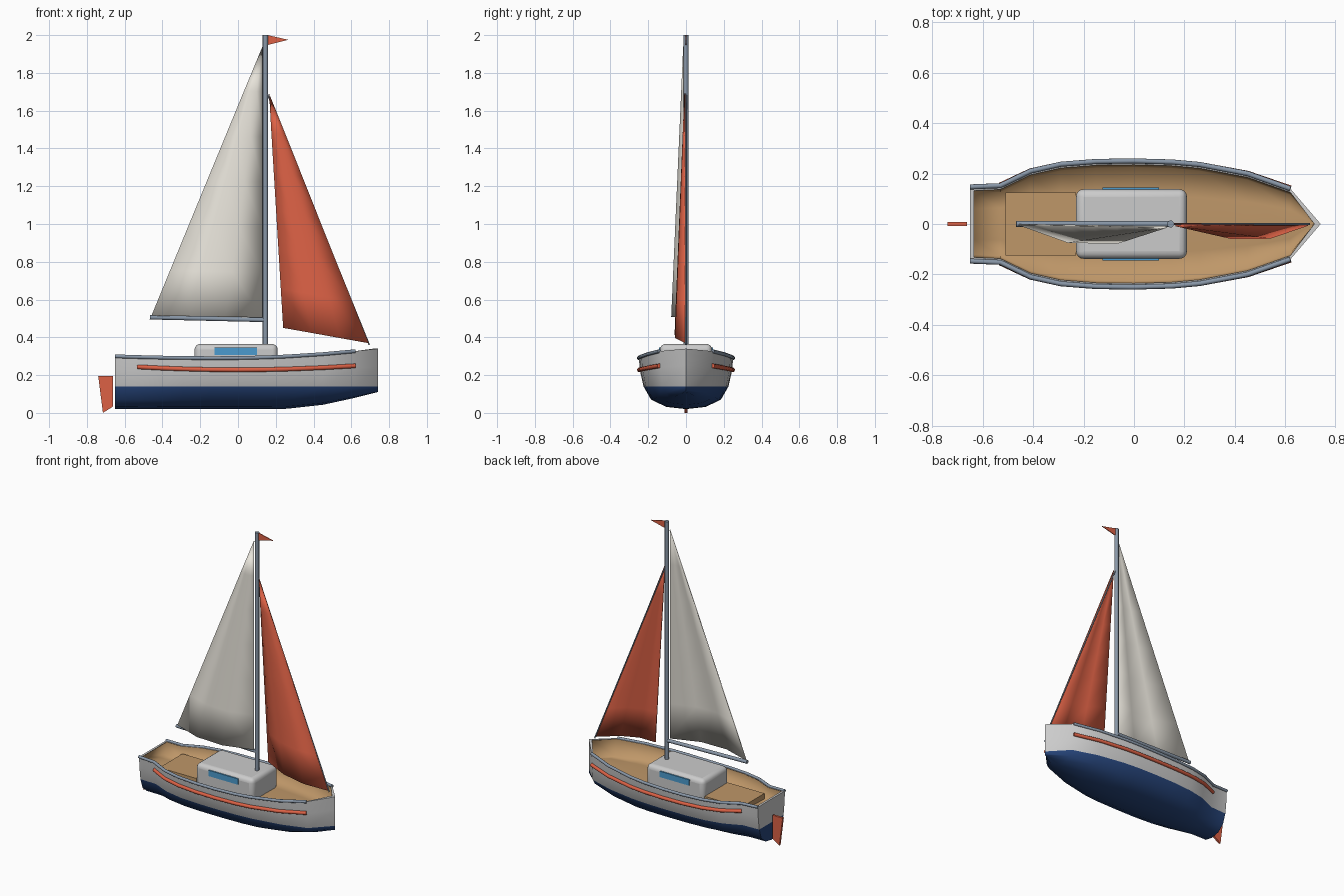
import bpy, bmesh, math
from mathutils import Vector

if "Cube" in bpy.data.objects:
    bpy.data.objects.remove(bpy.data.objects["Cube"])


def material(name, rgb):
    m = bpy.data.materials.new(name)
    m.diffuse_color = (*rgb, 1)
    m.use_nodes = True
    m.node_tree.nodes["Principled BSDF"].inputs["Base Color"].default_value = m.diffuse_color
    return m


WHITE = material("white_paint", (0.78, 0.78, 0.80))
NAVY = material("navy_paint", (0.02, 0.06, 0.2))
WOOD = material("wood", (0.52, 0.31, 0.14))
RED = material("red", (0.72, 0.12, 0.06))
METAL = material("blue_grey", (0.25, 0.31, 0.39))
CREAM = material("cream_cloth", (0.80, 0.77, 0.70))
GLASS = material("window_blue", (0.07, 0.33, 0.62))


def finish(ob, mats, angle=40):
    for m in mats:
        ob.data.materials.append(m)
    bpy.ops.object.select_all(action='DESELECT')
    ob.select_set(True)
    bpy.context.view_layer.objects.active = ob
    bpy.ops.object.shade_smooth_by_angle(angle=math.radians(angle))
    return ob


def mesh(name, verts, faces, mats, slots=None, angle=40):
    bm = bmesh.new()
    vs = [bm.verts.new(v) for v in verts]
    for i, f in enumerate(faces):
        face = bm.faces.new([vs[k] for k in f])
        face.material_index = slots[i] if slots else 0
    bmesh.ops.remove_doubles(bm, verts=bm.verts, dist=1e-5)
    bmesh.ops.recalc_face_normals(bm, faces=bm.faces)
    me = bpy.data.meshes.new(name)
    bm.to_mesh(me)
    bm.free()
    ob = bpy.data.objects.new(name, me)
    bpy.context.collection.objects.link(ob)
    return finish(ob, mats, angle)


def box(name, lo, hi, mat, bevel=0, segments=4):
    x, y, z = zip(lo, hi)
    verts = [(a, b, c) for a in x for b in y for c in z]
    faces = [(0, 1, 3, 2), (4, 6, 7, 5), (0, 4, 5, 1), (2, 3, 7, 6), (0, 2, 6, 4), (1, 5, 7, 3)]
    ob = mesh(name, verts, faces, [mat])
    if bevel:
        b = ob.modifiers.new("bevel", 'BEVEL')
        b.width, b.segments = bevel, segments
    return ob


def tube(name, points, r, mat):
    cu = bpy.data.curves.new(name, 'CURVE')
    cu.dimensions, cu.bevel_depth, cu.bevel_resolution, cu.use_fill_caps = '3D', r, 3, True
    sp = cu.splines.new('POLY')
    sp.points.add(len(points) - 1)
    for p, co in zip(sp.points, points):
        p.co = (*co, 1)
    ob = bpy.data.objects.new(name, cu)
    bpy.context.collection.objects.link(ob)
    bpy.ops.object.select_all(action='DESELECT')
    ob.select_set(True)
    bpy.context.view_layer.objects.active = ob
    bpy.ops.object.convert(target='MESH')
    return finish(bpy.context.object, [mat])


def plate(name, outline, t, mat):
    n = len(outline)
    verts = [(x, s * t / 2, z) for s in (-1, 1) for x, z in outline]
    faces = [tuple(range(n)), tuple(range(n, 2 * n))]
    faces += [(i, (i + 1) % n, n + (i + 1) % n, n + i) for i in range(n)]
    return mesh(name, verts, faces, [mat])


def strips(count, n):
    return [(i * n + j, i * n + j + 1, (i + 1) * n + j + 1, (i + 1) * n + j)
            for i in range(count - 1) for j in range(n - 1)]


# Hull stations: x, half width, keel height
STATIONS = [(-0.65, 0.147, 0.02), (-0.53, 0.152, 0.02), (-0.41, 0.21, 0.02), (-0.29, 0.237, 0.02),
            (-0.15, 0.248, 0.02), (0, 0.25, 0.02), (0.15, 0.246, 0.02), (0.26, 0.236, 0.022),
            (0.45, 0.2, 0.043), (0.62, 0.14, 0.08), (0.74, 0, 0.11)]
WATERLINE, WALL = 0.14, 0.015


def sheer(x):
    return 0.29 + (0.071 if x > -0.1 else 0.033) * (x + 0.1) ** 2


def inner(x, b):
    return min(max(x, -0.65 + WALL), 0.715), max(b - WALL, 0)


# Hull shell with rim, navy below the waterline
verts = []
for x, b, k in STATIONS:
    s, (xi, bi) = sheer(x), inner(x, b)
    half = [(xi, bi, s), (x, b, s), (x, 0.975 * b, WATERLINE + 0.55 * (s - WATERLINE)),
            (x, 0.9 * b, WATERLINE)]
    half += [(x, w * b, k + (WATERLINE - k) * f) for w, f in ((0.74, 0.42), (0.42, 0.1))]
    verts += half + [(x, 0, k)] + [(p[0], -p[1], p[2]) for p in reversed(half)]
N = 13
faces = strips(len(STATIONS), N)
slots = [1 if 3 <= f[0] % N <= 8 else 0 for f in faces]
faces += [(1, 2, 3, 9, 10, 11), (3, 4, 5, 6, 7, 8, 9), (0, 1, 11, 12)]
slots += [0, 1, 0]
mesh("hull", verts, faces, [WHITE, NAVY], slots, 50)

# Wooden inner walls and deck
verts = []
for x, b, k in STATIONS:
    xi, bi = inner(x, b)
    s, low = sheer(x) - 0.001, max(bi - 0.01, 0)
    verts += [(xi, bi, s), (xi, low, 0.215), (xi, low * 0.5, 0.218), (xi, 0, 0.22),
              (xi, -low * 0.5, 0.218), (xi, -low, 0.215), (xi, -bi, s)]
mesh("deck", verts, strips(len(STATIONS), 7) + [tuple(range(7))], [WOOD], None, 100)

# Gunwale rails and red rubbing strakes
for side, tag in ((1, "left"), (-1, "right")):
    tube("rail_" + tag, [(x, side * b, sheer(x)) for x, b, k in STATIONS[:-1]], 0.01, METAL)
    tube("strake_" + tag, [(x, side * (0.97 * b + 0.005), 0.228 + 0.055 * x * x)
                           for x, b, k in STATIONS[1:-1]], 0.012, RED)

# Cabin, windows and stern seat
box("cabin", (-0.23, -0.138, 0.2), (0.21, 0.138, 0.365), WHITE, 0.03)
for side, tag in ((1, "left"), (-1, "right")):
    box("window_" + tag, (-0.125, side * 0.14 - 0.004, 0.306),
        (0.1, side * 0.14 + 0.004, 0.346), GLASS)
box("stern_seat", (-0.51, -0.125, 0.2), (-0.23, 0.125, 0.254), WOOD)

# Rigging
tube("mast", [(0.145, 0, 0.3), (0.145, 0, 2.0)], 0.014, METAL)
tube("boom", [(-0.467, 0, 0.506), (0.145, 0, 0.492)], 0.012, METAL)
tube("forestay", [(0.155, 0, 1.69), (0.695, 0, 0.36)], 0.004, METAL)


# Sails: a bellied foot rising straight to the peak
def sail(name, peak, tack, clew, belly, mat):
    a, c = Vector(tack), Vector(clew)
    foot = [a.lerp(c, i / 3) + Vector((0, -belly * math.sin(math.pi * i / 3), 0)) for i in range(4)]
    rows = [f.lerp(Vector(peak), v / 6) for v in range(6) for f in foot]
    faces = strips(6, 4) + [(20 + i, 21 + i, 24) for i in range(3)]
    ob = mesh(name, rows + [Vector(peak)], faces, [mat])
    m = ob.modifiers.new("thickness", 'SOLIDIFY')
    m.thickness, m.offset = 0.006, 0


sail("mainsail", (0.13, -0.012, 1.94), (0.13, -0.012, 0.505), (-0.457, -0.002, 0.515), 0.077, CREAM)
sail("jib", (0.165, -0.006, 1.69), (0.69, -0.004, 0.37), (0.24, -0.01, 0.45), 0.057, RED)

# Pennant and rudder
plate("pennant", [(0.157, 2.0), (0.157, 1.948), (0.267, 1.975)], 0.005, RED)
plate("rudder", [(-0.74, 0.195), (-0.663, 0.195), (-0.663, 0.033), (-0.715, 0.0)], 0.014, RED)
